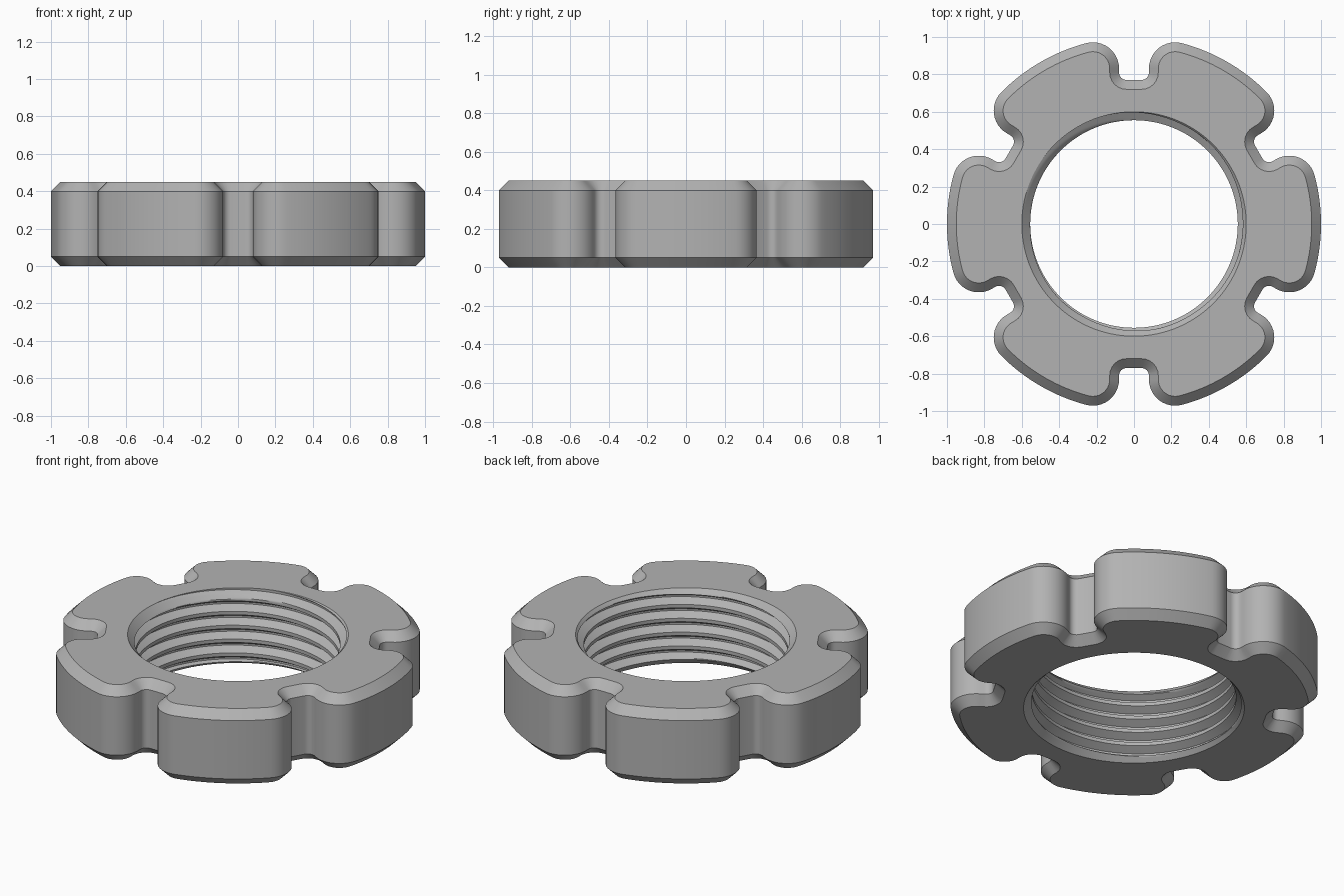
import bpy, bmesh, math
from mathutils import Vector, Matrix

cube = bpy.data.objects.get("Cube")
if cube:
    bpy.data.objects.remove(cube, do_unlink=True)

HEIGHT, CHAMFER = 0.45, 0.05
OUTER, BORE, CREST, PITCH = 1.0, 0.6, 0.555, 0.083
CORNER, FILLET, SLOT_HALF, SLOT_FLOOR = 0.14, 0.04, 0.08, 0.77
COLUMNS, STEPS = 120, 16

steel = bpy.data.materials.new("grey steel")
steel.use_nodes = True
grey = (0.45, 0.45, 0.45, 1)
steel.diffuse_color = grey
bsdf = steel.node_tree.nodes["Principled BSDF"]
bsdf.inputs["Base Color"].default_value = grey


def finish(bm, name):
    mesh = bpy.data.meshes.new(name)
    bm.to_mesh(mesh)
    bm.free()
    mesh.materials.append(steel)
    obj = bpy.data.objects.new(name, mesh)
    bpy.context.collection.objects.link(obj)
    bpy.ops.object.select_all(action='DESELECT')
    obj.select_set(True)
    bpy.context.view_layer.objects.active = obj
    bpy.ops.object.shade_smooth_by_angle(angle=math.radians(30))
    return obj


def arc(cx, cy, radius, start, end, count):
    angles = [start + (end - start) * i / count for i in range(count + 1)]
    return [Vector((cx + radius * math.cos(a), cy + radius * math.sin(a), 0)) for a in angles]


def outline(inset):
    """Counter-clockwise outline of the six-slotted ring, shrunk by the inset."""
    cx = SLOT_HALF + CORNER
    cy = math.sqrt((OUTER - CORNER) ** 2 - cx ** 2)
    tip = math.atan2(cy, cx)
    # Half of the slot facing +y: rounded lobe corner, wall, floor fillet
    half = arc(cx, cy, CORNER - inset, tip, math.pi, 12)
    half += arc(SLOT_HALF - FILLET, SLOT_FLOOR + FILLET, FILLET + inset, 0, -math.pi / 2, 6)
    slot = half + [Vector((-p.x, p.y, 0)) for p in reversed(half)]
    # Lobe arc leading to the next slot
    lobe = arc(0, 0, OUTER - inset, math.pi - tip, tip + math.pi / 3, 16)[1:-1]
    points = []
    for k in range(6):
        turn = Matrix.Rotation(k * math.pi / 3, 3, 'Z')
        points += [turn @ p for p in slot + lobe]
    return points


# Slotted body with chamfered rims
bm = bmesh.new()
levels = [(0, CHAMFER), (CHAMFER, 0), (HEIGHT - CHAMFER, 0), (HEIGHT, CHAMFER)]
rings = [[bm.verts.new((p.x, p.y, z)) for p in outline(inset)] for z, inset in levels]
for low, high in zip(rings, rings[1:]):
    for i in range(len(low)):
        j = (i + 1) % len(low)
        bm.faces.new((low[i], low[j], high[j], high[i]))

# Flat top and bottom around the bore
for ring, z, facing in ((rings[0], 0, -1), (rings[-1], HEIGHT, 1)):
    hole = [bm.verts.new((p.x, p.y, z)) for p in arc(0, 0, BORE, 0, math.tau, COLUMNS)[:-1]]
    edges = []
    for loop in (ring, hole):
        for a, b in zip(loop, loop[1:] + loop[:1]):
            edges.append(bm.edges.get((a, b)) or bm.edges.new((a, b)))
    filled = bmesh.ops.triangle_fill(bm, edges=edges, use_beauty=True, use_dissolve=False)
    for face in filled["geom"]:
        if isinstance(face, bmesh.types.BMFace):
            face.normal_update()
            if face.normal.z * facing < 0:
                face.normal_flip()
finish(bm, "slotted_ring")


def thread_radius(phase):
    """Flat crest, sloped flanks and a narrow flat root."""
    distance = abs(phase - 0.5) * 2
    depth = min(max((distance - 0.25) / 0.625, 0), 1)
    return CREST + (BORE - CREST) * depth


# Helical thread with a lead-in chamfer at both ends
bm = bmesh.new()
turns = math.ceil(HEIGHT / PITCH) + 1
columns = []
for c in range(COLUMNS + 1):
    angle = math.tau * c / COLUMNS
    column = []
    for s in range(turns * STEPS + 1):
        z = PITCH * (s / STEPS - 1 + c / COLUMNS)
        z = min(max(z, 0), HEIGHT)
        lead_in = BORE - min(z, HEIGHT - z)
        radius = max(thread_radius((s % STEPS) / STEPS), lead_in)
        column.append(bm.verts.new((radius * math.cos(angle), radius * math.sin(angle), z)))
    columns.append(column)
for left, right in zip(columns, columns[1:]):
    for s in range(len(left) - 1):
        bm.faces.new((left[s], left[s + 1], right[s + 1], right[s]))
bmesh.ops.remove_doubles(bm, verts=bm.verts, dist=0.0002)
finish(bm, "bore_thread")
